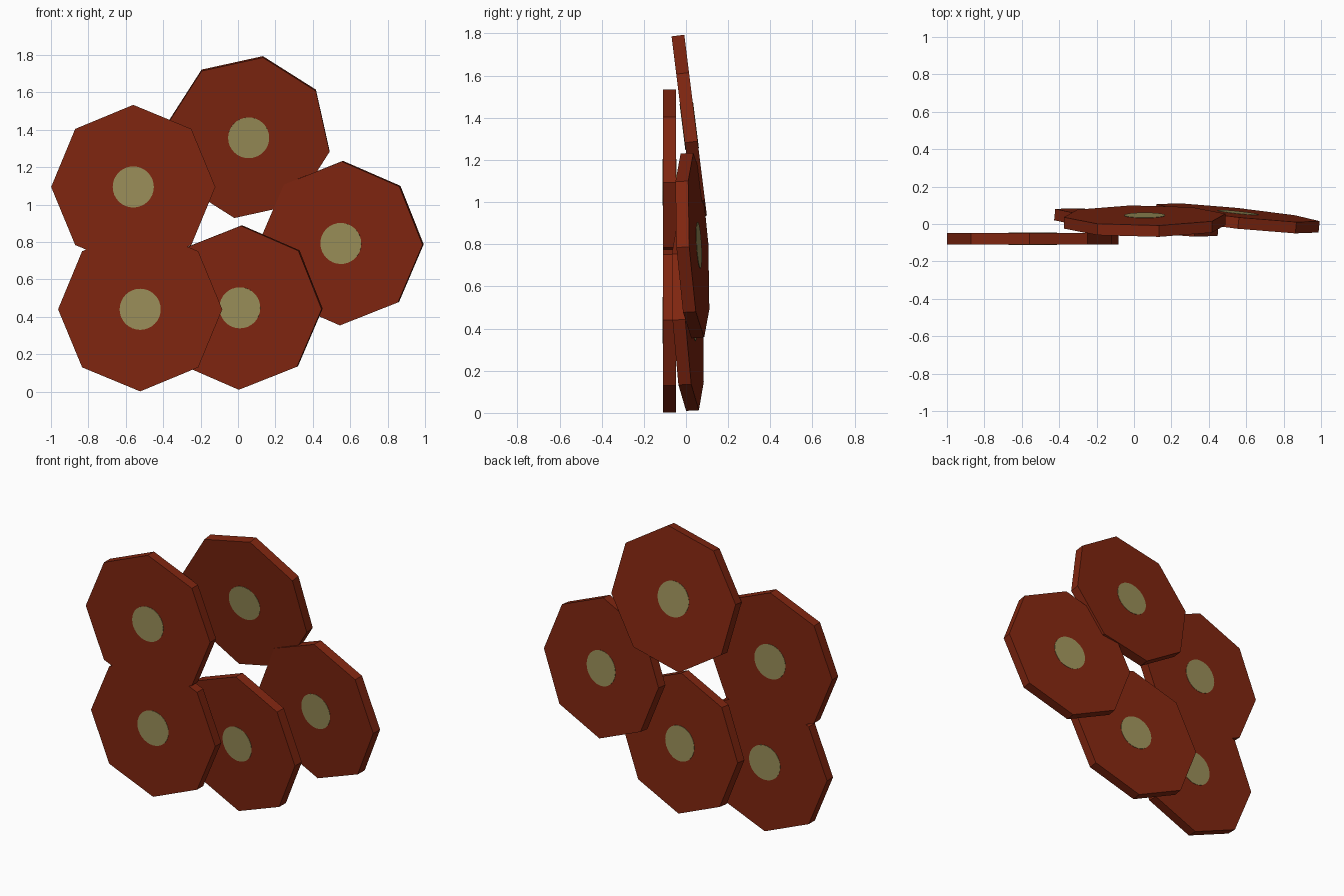
import bpy
import math
from mathutils import Matrix, Vector

if "Cube" in bpy.data.objects:
    bpy.data.objects.remove(bpy.data.objects["Cube"])


def material(name, rgb):
    m = bpy.data.materials.new(name)
    m.diffuse_color = (*rgb, 1)
    m.use_nodes = True
    m.node_tree.nodes["Principled BSDF"].inputs["Base Color"].default_value = m.diffuse_color
    return m


RED = material("red_brown", (0.215, 0.019, 0.005))
OLIVE = material("olive_tan", (0.325, 0.275, 0.10))
RADIUS, THICK = 0.439, 0.061
SPOT_RADIUS, SPOT_LIFT = 0.11, 0.002


def cylinder(name, sides, radius, depth, matrix, mat):
    bpy.ops.mesh.primitive_cylinder_add(vertices=sides, radius=radius, depth=depth)
    ob = bpy.context.object
    ob.name = name
    ob.matrix_world = matrix
    ob.data.materials.append(mat)
    return ob


def petal(name, x, z, y_front, slope_x=0, slope_z=0, turn=0):
    """Octagonal slab whose front plane is y = y_front + slope_x*dx + slope_z*dz."""
    n = Vector((slope_x, -1, slope_z)).normalized()
    u = Vector((1, slope_x, 0)).normalized()
    v = n.cross(u)
    basis = Matrix((u, v, n)).transposed().to_4x4()
    centre = Vector((x, y_front, z)) - n * THICK / 2
    place = Matrix.Translation(centre) @ basis @ Matrix.Rotation(math.radians(turn), 4, 'Z')
    cylinder(name + "_petal", 8, RADIUS, THICK, place, RED)
    # thin round spots on the front and back faces
    for side, sign in (("front", 1), ("back", -1)):
        spot = place @ Matrix.Translation((0, 0, sign * THICK / 2))
        cylinder(f"{name}_{side}_spot", 32, SPOT_RADIUS, 2 * SPOT_LIFT, spot, OLIVE)


# flat pair on the left
petal("upper_left", -0.56, 1.094, -0.109)
petal("lower_left", -0.523, 0.44, -0.109)
# tilted ones
petal("lower_middle", 0.01, 0.448, -0.022, -0.097, -0.05, -1)
petal("right", 0.55, 0.792, 0.0, -0.105, -0.057, -1)
petal("top", 0.057, 1.357, -0.015, 0.0, -0.125, -10)
